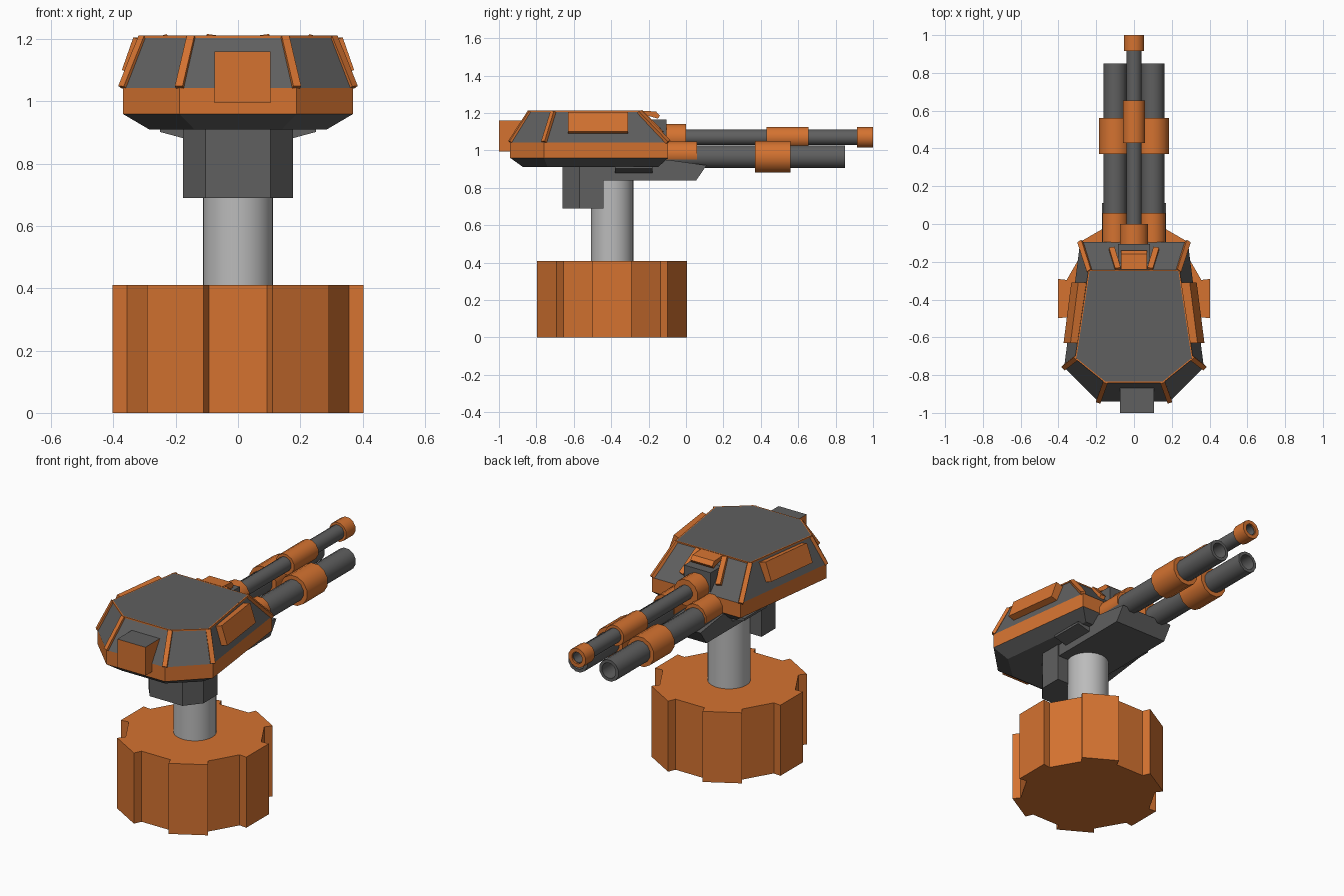
import bpy, bmesh, math
from mathutils import Vector

cube = bpy.data.objects.get("Cube")
if cube:
    bpy.data.objects.remove(cube, do_unlink=True)


def material(name, colour):
    m = bpy.data.materials.new(name)
    m.diffuse_color = (*colour, 1)
    m.use_nodes = True
    m.node_tree.nodes["Principled BSDF"].inputs["Base Color"].default_value = (*colour, 1)
    return m


ORANGE = material("orange paint", (0.66, 0.17, 0.03))
GRAY = material("dark gray metal", (0.115, 0.115, 0.115))
STEEL = material("light steel", (0.5, 0.5, 0.5))


def skin(name, rings, mats, band_mats=None, smooth=False):
    """Join equal-sized rings of points into a closed solid."""
    bm = bmesh.new()
    rows = [[bm.verts.new(p) for p in ring] for ring in rings]
    n = len(rows[0])
    for i in range(len(rows) - 1):
        for k in range(n):
            j = (k + 1) % n
            f = bm.faces.new((rows[i][k], rows[i][j], rows[i + 1][j], rows[i + 1][k]))
            f.material_index = band_mats[i] if band_mats else 0
    bm.faces.new(rows[0])
    cap = bm.faces.new(rows[-1])
    cap.material_index = band_mats[-1] if band_mats else 0
    bmesh.ops.recalc_face_normals(bm, faces=bm.faces)
    mesh = bpy.data.meshes.new(name)
    bm.to_mesh(mesh)
    bm.free()
    for m in mats:
        mesh.materials.append(m)
    ob = bpy.data.objects.new(name, mesh)
    bpy.context.collection.objects.link(ob)
    if smooth:
        bpy.ops.object.select_all(action="DESELECT")
        ob.select_set(True)
        bpy.context.view_layer.objects.active = ob
        bpy.ops.object.shade_smooth_by_angle(angle=math.radians(40))
    return ob


def upright(name, outline, z0, z1, mat):
    return skin(name, [[(x, y, z) for x, y in outline] for z in (z0, z1)], [mat])


def sideways(name, profile, x0, x1, mat):
    return skin(name, [[(x, y, z) for y, z in profile] for x in (x0, x1)], [mat])


def rect(a0, a1, b0, b1):
    return [(a0, b0), (a1, b0), (a1, b1), (a0, b1)]


def mirrored(half):
    """Complete a +x half outline with its mirror image."""
    return half + [(-x, y) for x, y in reversed(half)]


def tube(name, x, z, r, y0, y1, mat, bore=0):
    """Round bar along y, optionally with a bored muzzle."""
    profile = [(r, y0), (r, y1)]
    if bore:
        profile += [(bore, y1), (bore, y1 - 0.15)]
    turn = [math.tau * (k + 0.5) / 12 for k in range(12)]
    rings = [[(x + q * math.cos(a), y, z + q * math.sin(a)) for a in turn] for q, y in profile]
    return skin(name, rings, [mat], smooth=True)


def strip(name, a, b, out, width, depth):
    """Thin bar from a to b, raised along the direction out."""
    a, b, out = Vector(a), Vector(b), Vector(out).normalized()
    side = (b - a).cross(out).normalized() * width / 2
    out = side.cross(b - a).normalized() * depth
    rings = [[p - side - out, p + side - out, p + side + out, p - side + out] for p in (a, b)]
    return skin(name, rings, [ORANGE])


# Toothed base and column
CY = -0.395
gear = []
for k in range(12):
    r = 0.37 if k % 2 else 0.416
    for step in (-1, 1):
        a = math.radians(30 * k + 14.5 * step)
        gear.append((r * math.cos(a), CY + r * math.sin(a)))
upright("base", gear, 0, 0.41, ORANGE)
circle = [math.tau * k / 32 for k in range(32)]
skin("column", [[(0.113 * math.cos(a), CY + 0.113 * math.sin(a), z) for a in circle]
                for z in (0.40, 0.87)], [STEEL], smooth=True)

# Turret hull with a painted belt
bottom = mirrored([(0.14, -0.87), (0.285, -0.74), (0.22, -0.15)])
belt = mirrored([(0.188, -0.94), (0.37, -0.76), (0.285, -0.095)])
roof = mirrored([(0.15, -0.835), (0.305, -0.71), (0.235, -0.25)])
levels = [(bottom, 0.91), (belt, 0.96), (belt, 1.043), (roof, 1.212)]
skin("turret_hull", [[(x, y, z) for x, y in ring] for ring, z in levels],
     [GRAY, ORANGE], [0, 1, 0, 0])

# Corner strips and thin roof trim
for i in range(6):
    low, high, nxt = belt[i], roof[i], roof[(i + 1) % 6]
    out = (low[0], low[1] - CY, 0.25)
    strip("corner_strip", (*low, 1.045), (*high, 1.207), out, 0.026, 0.009)
    strip("roof_trim", (*high, 1.208), (*nxt, 1.208), (0, 0, 1), 0.014, 0.004)

# Raised panels following the sloping sides
for s in (1, -1):
    def wall(y, z, lift):
        lean = 0.37 - (y + 0.76) * 0.128 - (z - 1.043) * 0.35
        return (s * (lean + lift), y, z + lift * 0.3)
    skin("side_panel", [[wall(y, z, lift) for y, z in rect(-0.63, -0.31, 1.09, 1.195)]
                        for lift in (-0.02, 0.036)], [ORANGE])

# Offset sensor box on the front with a bare metal lid
skin("front_box", [[(x, y, z) for x, y in rect(-0.075, 0.105, -1.0, -0.84)]
                   for z in (0.995, 1.16)], [ORANGE, GRAY], [0, 1])
bpy.data.objects["front_box"].data.polygons[-1].material_index = 1

# Underside housing, gun cradle and side wings
upright("lower_housing", mirrored([(0.105, -0.66), (0.177, -0.57), (0.177, -0.44)]),
        0.69, 0.93, GRAY)
sideways("gun_cradle", [(-0.46, 0.84), (0.055, 0.84), (0.11, 0.92), (-0.1, 0.95), (-0.46, 0.95)],
         -0.17, 0.17, GRAY)
for s in (1, -1):
    skin("cradle_wing", [[(s * x, y, z) for x, z in
                          [(0.15, 0.875), (0.25, 0.902), (0.25, 0.915), (0.15, 0.915)]]
                         for y in (-0.38, -0.18)], [GRAY])

# Twin lower guns
for s, label in ((1, "left"), (-1, "right")):
    x = s * 0.1
    tube(label + "_barrel", x, 0.966, 0.063, -0.15, 0.85, GRAY, 0.045)
    tube(label + "_root_sleeve", x, 0.98, 0.07, -0.15, 0.058, ORANGE)
    tube(label + "_mid_sleeve", x, 0.965, 0.087, 0.37, 0.56, ORANGE)

# Upper gun
tube("upper_barrel", 0, 1.07, 0.042, -0.15, 0.99, GRAY, 0.03)
tube("upper_root_sleeve", 0, 1.066, 0.077, -0.12, 0, ORANGE)
tube("upper_mid_sleeve", 0, 1.068, 0.06, 0.43, 0.655, ORANGE)
tube("upper_muzzle", 0, 1.07, 0.056, 0.915, 1.0, ORANGE, 0.034)
sideways("gun_mount", rect(-0.22, -0.105, 1.03, 1.165), -0.085, 0.085, GRAY)

# Sight visor and its slanting brackets on the rear slope
sideways("visor", [(-0.24, 1.195), (-0.15, 1.17), (-0.14, 1.185), (-0.16, 1.208), (-0.24, 1.212)],
         -0.07, 0.07, ORANGE)
for s in (1, -1):
    strip("visor_bracket", (s * 0.085, -0.245, 1.202), (s * 0.118, -0.135, 1.09),
          (0, 0.7, 0.7), 0.03, 0.018)
